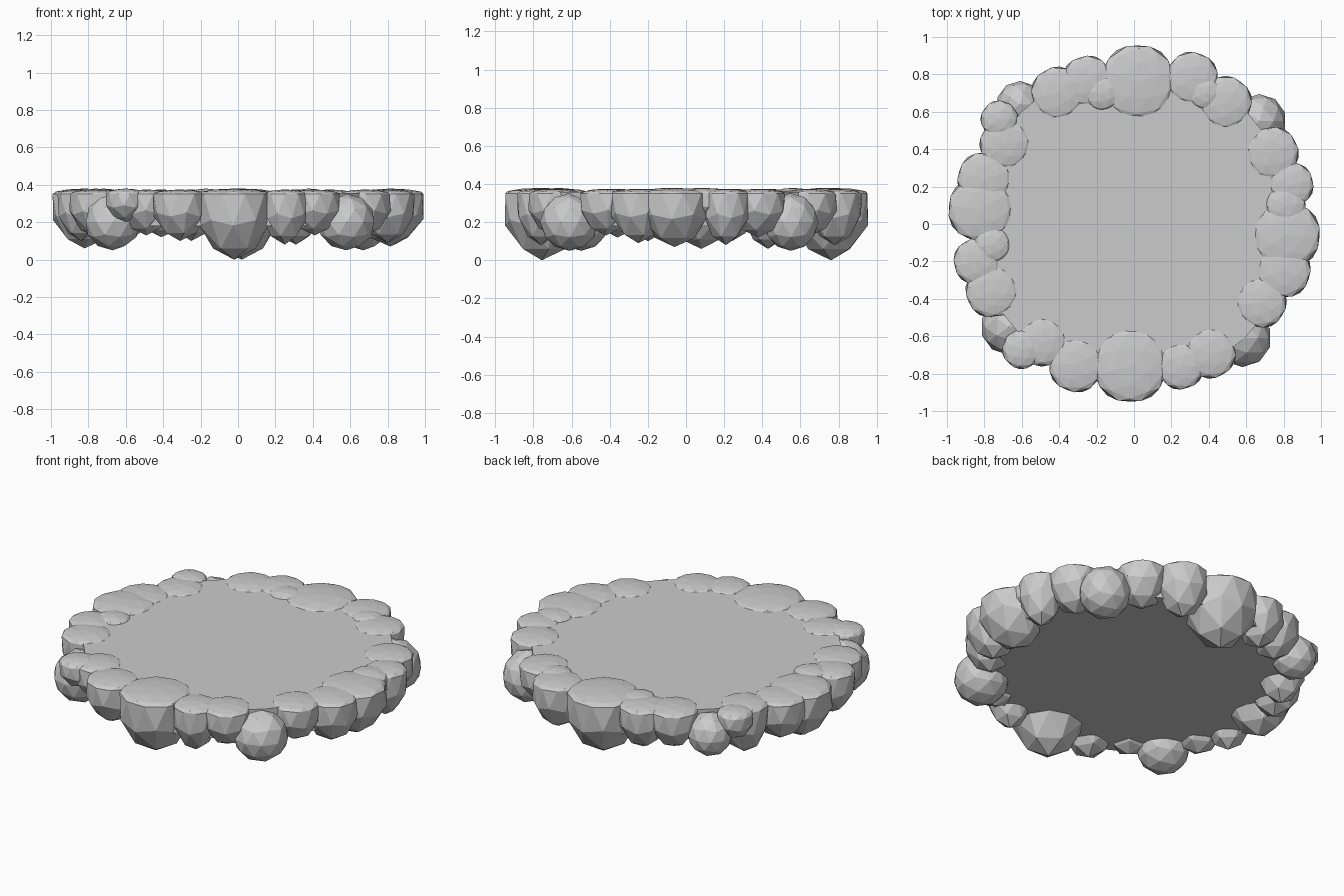
import bpy, bmesh, math
from mathutils import Matrix

if "Cube" in bpy.data.objects:
    bpy.data.objects.remove(bpy.data.objects["Cube"])

RIM = 0.35      # height where the rocks flatten

def finish(bm, name):
    mesh = bpy.data.meshes.new(name)
    bm.to_mesh(mesh)
    bm.free()
    ob = bpy.data.objects.new(name, mesh)
    bpy.context.collection.objects.link(ob)
    return ob

def faceted_ball():
    bm = bmesh.new()
    bmesh.ops.create_icosphere(bm, subdivisions=2, radius=1)
    return bm

# Rim rock: bulging and rounded below, squashed to a shallow dome on top
def rim_rock(name, x, y, r, bottom):
    bm = faceted_ball()
    bmesh.ops.rotate(bm, verts=bm.verts, matrix=Matrix.Rotation(math.atan2(y, x), 3, 'Z'))
    dome = 0.03 if r <= .11 or r >= .17 else 0.025
    for v in bm.verts:
        z = v.co.z
        s = 1.14 if z < -0.05 else 1.0
        v.co.x = x + v.co.x * r * s
        v.co.y = y + v.co.y * r * s
        if z > 0:
            v.co.z = RIM + z * dome
        else:
            v.co.z = RIM - abs(z) ** 1.15 * (RIM - bottom)
    return finish(bm, name)

# Corner rock: whole faceted boulder sitting lower
def low_rock(name, x, y, r, bottom, top):
    bm = faceted_ball()
    for v in bm.verts:
        v.co.x = x + v.co.x * r
        v.co.y = y + v.co.y * r
        v.co.z = (top + bottom) / 2 + v.co.z * (top - bottom) / 2
    return finish(bm, name)

sides = {
    "front": [(-.02, -.755, .20, 0), (-.31, -.755, .145, .10), (.25, -.76, .125, .08),
              (.41, -.69, .135, .13), (-.49, -.63, .13, .13), (-.60, -.67, .105, .20)],
    "right": [(.815, -.06, .182, .07), (.80, -.25, .145, .09), (.68, -.42, .135, .13),
              (.74, .38, .14, .12), (.84, .21, .12, .08), (.81, .10, .11, .20)],
    "back": [(.02, .76, .20, 0), (.31, .78, .14, .08), (.38, .70, .09, .20),
             (.49, .65, .14, .13), (-.25, .765, .135, .10), (-.17, .70, .095, .20),
             (-.41, .70, .14, .12)],
    "left": [(-.82, .08, .175, .06), (-.80, .24, .145, .10), (-.76, -.11, .10, .20),
             (-.84, -.20, .125, .10), (-.76, -.36, .14, .12), (-.69, .43, .135, .06),
             (-.72, .56, .10, .20)],
}
for side, rocks in sides.items():
    for i, rock in enumerate(rocks):
        rim_rock(f"{side}_rock_{i + 1}", *rock)

corners = [(.58, -.61, .155, .05), (.67, .55, .145, .05),
           (-.61, .64, .125, .10), (-.67, -.55, .15, .05)]
for i, (x, y, r, bottom) in enumerate(corners):
    low_rock(f"corner_rock_{i + 1}", x, y, r, bottom, .352)

# Water slab
BOTTOM, SURFACE = 0.18, 0.357
bm = bmesh.new()
bmesh.ops.create_cone(bm, cap_ends=True, segments=32, radius1=0.85, radius2=0.85,
                      depth=SURFACE - BOTTOM,
                      matrix=Matrix.Translation((0, 0, (SURFACE + BOTTOM) / 2)))
finish(bm, "water_slab")
